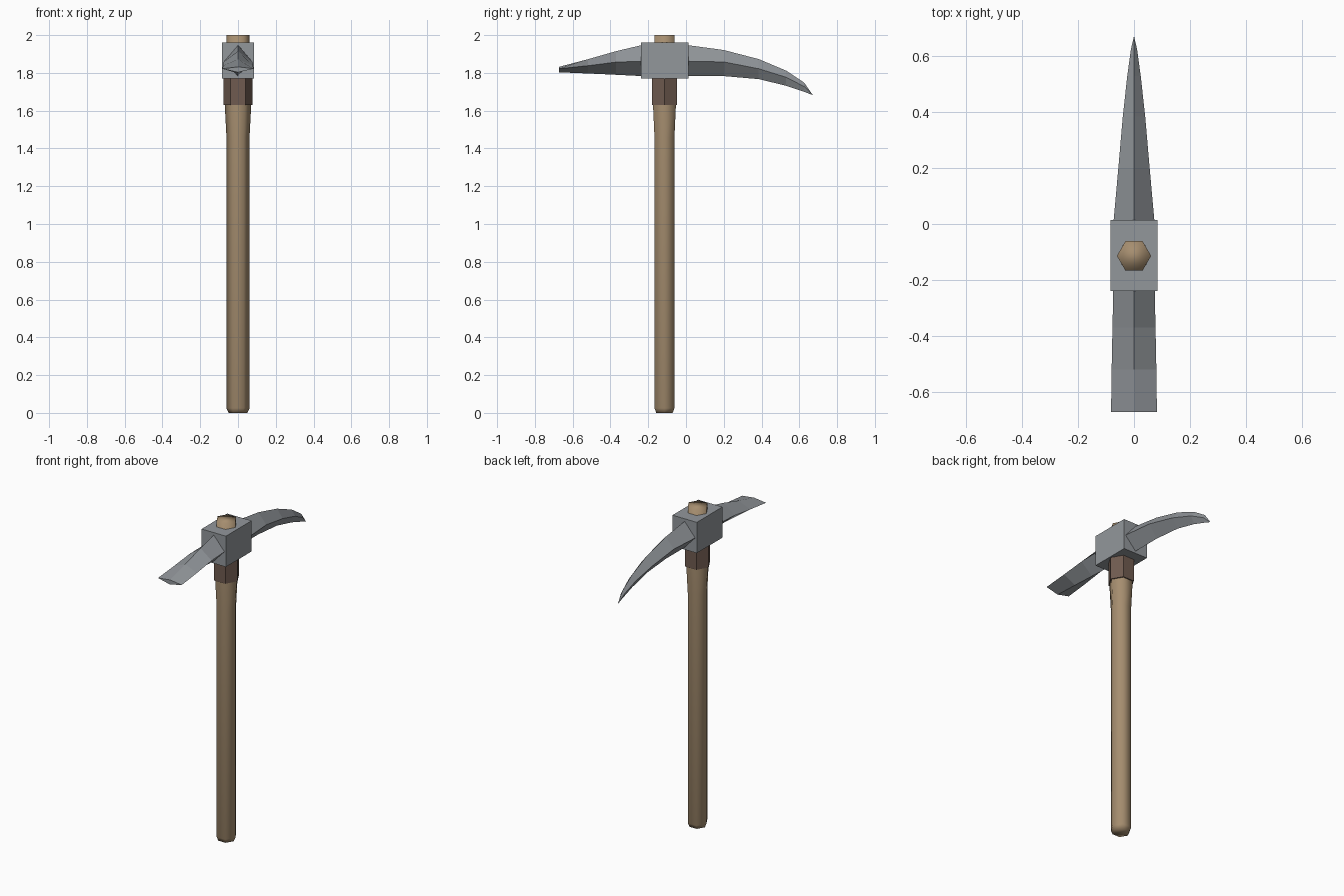
import bpy
import bmesh
from math import cos, sin, pi

cube = bpy.data.objects.get("Cube")
if cube:
    bpy.data.objects.remove(cube, do_unlink=True)

SHAFT_Y = -0.114


def material(name, color):
    mat = bpy.data.materials.new(name)
    mat.use_nodes = True
    mat.diffuse_color = (*color, 1)
    mat.node_tree.nodes["Principled BSDF"].inputs["Base Color"].default_value = (*color, 1)
    return mat


steel = material("grey steel", (0.29, 0.31, 0.33))
wood = material("light wood", (0.38, 0.27, 0.16))
leather = material("dark brown wrap", (0.16, 0.105, 0.08))


def loft(name, rings, mat, smooth=False):
    """Skin a list of equal-sized point rings and cap both ends."""
    bm = bmesh.new()
    loops = [[bm.verts.new(p) for p in ring] for ring in rings]
    n = len(loops[0])
    for a, b in zip(loops, loops[1:]):
        for i in range(n):
            j = (i + 1) % n
            bm.faces.new((a[i], a[j], b[j], b[i]))
    bm.faces.new(loops[0])
    bm.faces.new(loops[-1])
    bmesh.ops.remove_doubles(bm, verts=bm.verts, dist=0.0005)
    bmesh.ops.recalc_face_normals(bm, faces=bm.faces)
    for f in bm.faces:
        f.smooth = smooth
    mesh = bpy.data.meshes.new(name)
    bm.to_mesh(mesh)
    bm.free()
    mesh.materials.append(mat)
    obj = bpy.data.objects.new(name, mesh)
    bpy.context.collection.objects.link(obj)
    return obj


def hexagon(z, r):
    return [(r * cos(i * pi / 3), SHAFT_Y + r * sin(i * pi / 3), z) for i in range(6)]


def diamond(y, half_width, top, side, bottom):
    return [(0, y, top), (half_width, y, side), (0, y, bottom), (-half_width, y, side)]


# Hexagonal shaft, chamfered at the foot and flared under the collar
shaft = [(0, 0.05), (0.025, 0.061), (1.46, 0.061), (1.63, 0.07), (1.77, 0.062), (2, 0.061)]
loft("handle", [hexagon(z, r) for z, r in shaft], wood, smooth=True)

# Wrap below the head
loft("collar", [hexagon(z, 0.077) for z in (1.63, 1.775)], leather)

# Square eye block
bpy.ops.mesh.primitive_cube_add(size=1, location=(0, SHAFT_Y + 0.001, 1.866))
block = bpy.context.object
block.name = "head_block"
block.scale = (0.168, 0.253, 0.192)
block.data.materials.append(steel)

# Curved spike: y, half width, top, side and bottom heights
spike = [
    (0.0, 0.074, 1.948, 1.862, 1.783),
    (0.2, 0.056, 1.921, 1.858, 1.783),
    (0.385, 0.04, 1.873, 1.822, 1.767),
    (0.53, 0.024, 1.812, 1.777, 1.732),
    (0.625, 0.011, 1.749, 1.728, 1.7),
    (0.672, 0.0, 1.682, 1.682, 1.682),
]
loft("pick_spike", [diamond(*s) for s in spike], steel)

# Flattening, widening blade on the front
blade = [
    (-0.23, 0.074, 1.948, 1.862, 1.783),
    (-0.37, 0.077, 1.915, 1.857, 1.79),
    (-0.52, 0.08, 1.872, 1.838, 1.797),
    (-0.672, 0.082, 1.832, 1.822, 1.803),
]
loft("adze_blade", [diamond(*s) for s in blade], steel)
